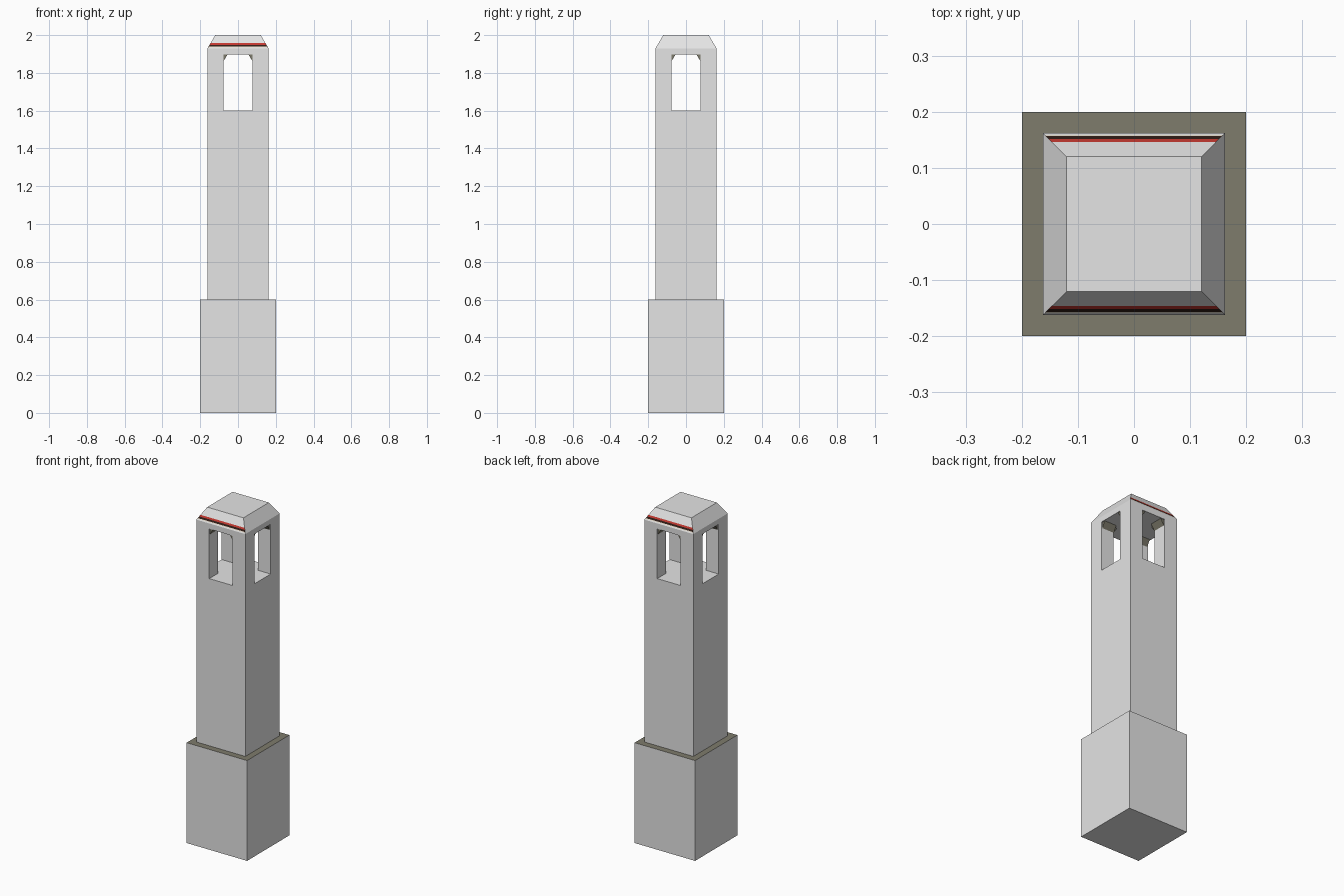
import bpy, bmesh

if "Cube" in bpy.data.objects:
    bpy.data.objects.remove(bpy.data.objects["Cube"])

def material(name, rgb):
    m = bpy.data.materials.new(name)
    m.diffuse_color = (*rgb, 1)
    m.use_nodes = True
    m.node_tree.nodes["Principled BSDF"].inputs["Base Color"].default_value = m.diffuse_color
    return m

STONE = material("pale_stone", (0.78, 0.78, 0.78))
OLIVE = material("olive_stone", (0.21, 0.20, 0.15))
RED = material("red_stripe", (0.55, 0.04, 0.03))
BLACK = material("dark_stripe", (0.03, 0.012, 0.008))
CREAM = material("cream_stripe", (0.80, 0.74, 0.62))

def make_object(name, bm, mats):
    bmesh.ops.recalc_face_normals(bm, faces=bm.faces)
    me = bpy.data.meshes.new(name)
    bm.to_mesh(me)
    bm.free()
    for m in mats:
        me.materials.append(m)
    ob = bpy.data.objects.new(name, me)
    bpy.context.collection.objects.link(ob)
    return ob

# Pillar: square rings from plinth to bevelled cap (half width, height)
W, EAVE, TOP = 0.162, 1.93, 0.12
def slope(z):
    return W + (TOP - W) * (z - EAVE) / (2.0 - EAVE)

# Stripe bands on the cap slope: height of the lower edge -> material slot
bands = [(1.935, 4), (1.939, 3), (1.948, 2), (1.957, 0)]
profile = [(0.2, 0), (0.2, 0.6), (W, 0.6), (W, EAVE)]
profile += [(slope(z), z) for z, _ in bands] + [(TOP, 2.0)]

bm = bmesh.new()
rings = [[bm.verts.new((sx * r, sy * r, z))
          for sx, sy in ((-1, -1), (1, -1), (1, 1), (-1, 1))] for r, z in profile]
bm.faces.new(rings[0])
bm.faces.new(rings[-1])
for k, (a, b) in enumerate(zip(rings, rings[1:])):
    for i in range(4):
        j = (i + 1) % 4
        f = bm.faces.new((a[i], a[j], b[j], b[i]))
        if k == 1:                       # plinth ledge
            f.material_index = 1
        elif k >= 4 and i in (0, 2):     # stripes on front and back only
            f.material_index = bands[k - 4][1]
pillar = make_object("pillar", bm, [STONE, OLIVE, RED, BLACK, CREAM])

# Lantern openings: two crossing tunnels cut through the head
H, Z0, Z1 = 0.077, 1.6, 1.897
for name, hx, hy in (("front_opening", H, 0.4), ("side_opening", 0.4, H)):
    bm = bmesh.new()
    bmesh.ops.create_cube(bm, size=2)
    for v in bm.verts:
        v.co = (v.co.x * hx, v.co.y * hy, (Z0 + Z1) / 2 + v.co.z * (Z1 - Z0) / 2)
    cutter = make_object(name, bm, [STONE])
    cutter.hide_render = True
    mod = pillar.modifiers.new(name, "BOOLEAN")
    mod.operation, mod.solver, mod.object = "DIFFERENCE", "EXACT", cutter
    bpy.context.view_layer.objects.active = pillar
    bpy.ops.object.modifier_apply(modifier=name)
    bpy.data.objects.remove(cutter)

# Corner braces under each lintel, set just behind the faces
bm = bmesh.new()
for axis in (0, 1):
    for s in (-1, 1):
        for e in (-1, 1):
            ends = []
            for d in (H, W - 0.006):
                tri = []
                for u, z in ((H, Z1), (H - 0.022, Z1), (H, Z1 - 0.035)):
                    p = (s * u, e * d, z) if axis == 0 else (e * d, s * u, z)
                    tri.append(bm.verts.new(p))
                bm.faces.new(tri)
                ends.append(tri)
            for i in range(3):
                j = (i + 1) % 3
                bm.faces.new((ends[0][i], ends[0][j], ends[1][j], ends[1][i]))
make_object("opening_braces", bm, [OLIVE])
